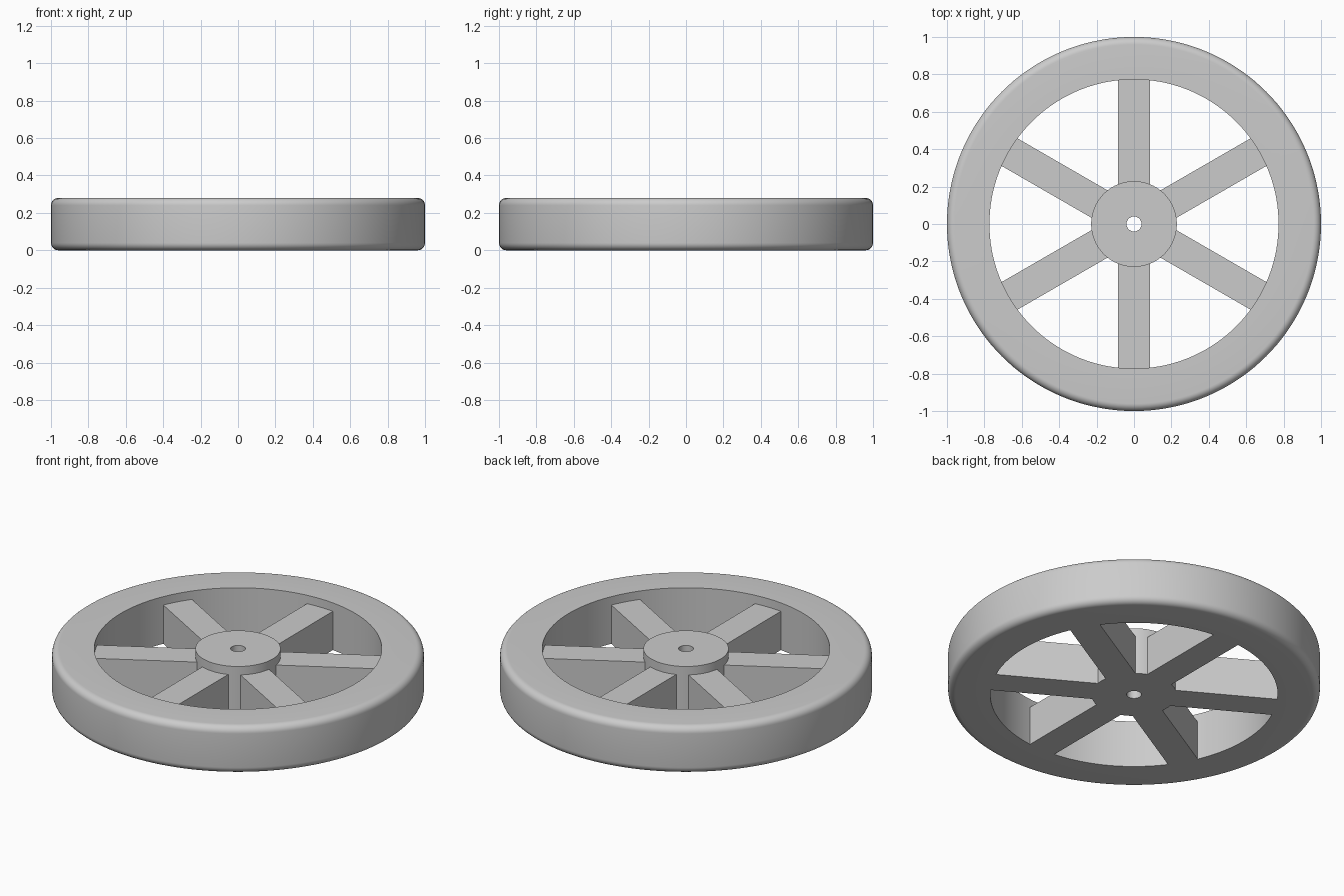
import bpy, bmesh
from math import sin, cos, pi, sqrt, radians

if "Cube" in bpy.data.objects:
    bpy.data.objects.remove(bpy.data.objects["Cube"])

HEIGHT, SPOKE_TOP = 0.28, 0.23
OUTER, INNER, HUB, BORE = 1.0, 0.773, 0.229, 0.04
FILLET, SPOKE_HALF, SPOKES = 0.04, 0.085, 6
SEGMENTS = 144

grey = bpy.data.materials.new("plain grey")
grey.use_nodes = True
colour = (0.6, 0.6, 0.6, 1)
grey.diffuse_color = colour
grey.node_tree.nodes["Principled BSDF"].inputs["Base Color"].default_value = colour


def finish(bm, name):
    bmesh.ops.recalc_face_normals(bm, faces=bm.faces)
    mesh = bpy.data.meshes.new(name)
    bm.to_mesh(mesh)
    bm.free()
    mesh.materials.append(grey)
    obj = bpy.data.objects.new(name, mesh)
    bpy.context.collection.objects.link(obj)
    bpy.ops.object.select_all(action="DESELECT")
    obj.select_set(True)
    bpy.context.view_layer.objects.active = obj
    bpy.ops.object.shade_smooth_by_angle(angle=radians(30))
    return obj


def lathe(name, profile):
    """Turn a closed (radius, z) profile around the z axis."""
    bm = bmesh.new()
    rings = []
    for i in range(SEGMENTS):
        a = 2 * pi * i / SEGMENTS
        rings.append([bm.verts.new((r * cos(a), r * sin(a), z)) for r, z in profile])
    n = len(profile)
    for i in range(SEGMENTS):
        a, b = rings[i - 1], rings[i]
        for j in range(n):
            bm.faces.new((a[j - 1], b[j - 1], b[j], a[j]))
    return finish(bm, name)


def corner(z, start):
    """Quarter-circle fillet points on the outer edge of the rim."""
    steps = 8
    angles = [start + pi / 2 * i / steps for i in range(steps + 1)]
    return [(OUTER - FILLET + FILLET * cos(a), z + FILLET * sin(a)) for a in angles]


# Rim with rounded outer edges
lathe("rim", [(INNER, HEIGHT), (INNER, 0)]
      + corner(FILLET, -pi / 2) + corner(HEIGHT - FILLET, 0))

# Hub with a through bore
lathe("hub", [(BORE, 0), (HUB, 0), (HUB, HEIGHT), (BORE, HEIGHT)])

# Spokes, with ends curved to fit the hub and rim
across = [SPOKE_HALF * (i / 4 - 1) for i in range(9)]
outline = [(sqrt((INNER + 0.001) ** 2 - y * y), y) for y in across]
outline += [(sqrt((HUB - 0.001) ** 2 - y * y), y) for y in reversed(across)]
for k in range(SPOKES):
    bm = bmesh.new()
    base = bm.faces.new([bm.verts.new((x, y, 0)) for x, y in outline])
    top = bmesh.ops.extrude_face_region(bm, geom=[base], use_keep_orig=True)
    raised = [v for v in top["geom"] if isinstance(v, bmesh.types.BMVert)]
    bmesh.ops.translate(bm, verts=raised, vec=(0, 0, SPOKE_TOP))
    spoke = finish(bm, f"spoke_{k + 1}")
    spoke.rotation_euler.z = pi / 2 + 2 * pi * k / SPOKES
